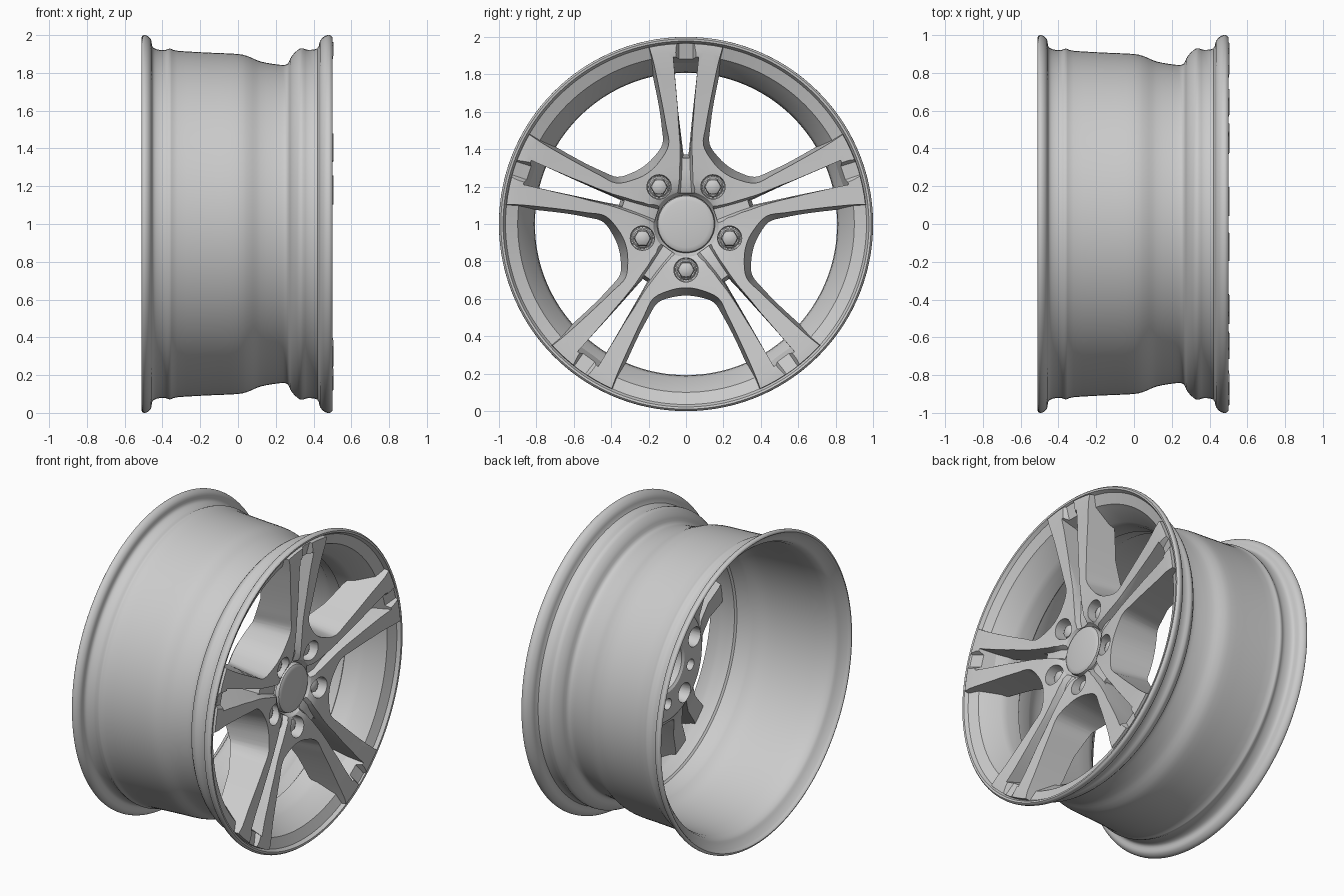
import bpy, bmesh
from math import sin, cos, pi, radians, atan2

if "Cube" in bpy.data.objects:
    bpy.data.objects.remove(bpy.data.objects["Cube"])

STEP = 2 * pi / 5
UP = pi / 2            # angle of the first spoke pair
BOLT = UP + STEP / 2   # angle of the first bolt / window


def polar(x, a, b, t):
    """Point at axle position x, a outwards along angle t, b sideways."""
    return (x, a * cos(t) - b * sin(t), 1 + a * sin(t) + b * cos(t))


def finish(name, bm, smooth=30):
    bmesh.ops.remove_doubles(bm, verts=bm.verts, dist=1e-5)
    bmesh.ops.recalc_face_normals(bm, faces=bm.faces)
    me = bpy.data.meshes.new(name)
    bm.to_mesh(me)
    bm.free()
    ob = bpy.data.objects.new(name, me)
    bpy.context.collection.objects.link(ob)
    if smooth:
        shade(ob, smooth)
    return ob


def shade(ob, angle):
    bpy.ops.object.select_all(action='DESELECT')
    ob.select_set(True)
    bpy.context.view_layer.objects.active = ob
    bpy.ops.object.shade_smooth_by_angle(angle=radians(angle))


def loft(bm, rings, closed=False):
    rows = [[bm.verts.new(p) for p in r] for r in rings]
    n = len(rows[0])
    pairs = list(zip(rows, rows[1:])) + ([(rows[-1], rows[0])] if closed else [])
    for r, s in pairs:
        for i in range(n):
            j = (i + 1) % n
            bm.faces.new((r[i], r[j], s[j], s[i]))
    if not closed:
        bm.faces.new(rows[0])
        bm.faces.new(rows[-1])


def lathe(bm, profile, seg, r0=0, t=0, closed=False):
    """Spin (x, r) points about an axis parallel to x, set r0 out at angle t."""
    _, cy, cz = polar(0, r0, 0, t)
    loft(bm, [[(x, cy + r * cos(2 * pi * i / seg), cz + r * sin(2 * pi * i / seg))
               for i in range(seg)] for x, r in profile], closed)


def curve(pts, sub=4, closed=False):
    """Catmull-Rom smoothing of a 2D path."""
    n, out = len(pts), []
    get = (lambda i: pts[i % n]) if closed else (lambda i: pts[max(0, min(n - 1, i))])
    for i in range(n if closed else n - 1):
        p = [get(i + k) for k in (-1, 0, 1, 2)]
        for s in range(sub):
            t = s / sub
            out.append(tuple(0.5 * (2 * p[1][k] + (p[2][k] - p[0][k]) * t
                       + (2 * p[0][k] - 5 * p[1][k] + 4 * p[2][k] - p[3][k]) * t * t
                       + (3 * p[1][k] - p[0][k] - 3 * p[2][k] + p[3][k]) * t ** 3)
                       for k in (0, 1)))
    return out if closed else out + [pts[-1]]


def cut(ob, cutter):
    m = ob.modifiers.new("cut", 'BOOLEAN')
    m.operation, m.solver, m.object = 'DIFFERENCE', 'EXACT', cutter
    bpy.context.view_layer.objects.active = ob
    bpy.ops.object.modifier_apply(modifier=m.name)
    bpy.data.objects.remove(cutter)


# rim barrel: smooth outside and inner bore, crisp stepped face ring
outside = [(-.49, .97), (-.51, .985), (-.5, 1), (-.478, .995), (-.46, .975), (-.453, .94),
           (-.43, .925), (-.39, .92), (-.36, .929), (-.32, .917), (-.15, .907), (0, .9),
           (.06, .885), (.12, .86), (.22, .843), (.262, .848), (.285, .89), (.33, .93),
           (.37, .922), (.42, .93), (.435, .97), (.46, .995), (.485, 1), (.499, .99)]
face_ring = [(.497, .978), (.475, .965), (.45, .9), (.43, .887), (.34, .825), (.3, .812),
             (.215, .808), (.205, .82)]
bore = [(.12, .83), (.04, .865), (-.1, .88), (-.4, .9), (-.46, .935)]
bm = bmesh.new()
lathe(bm, curve(outside, 3) + face_ring + curve(bore, 3), 144, closed=True)
finish("rim_barrel", bm, 32)

# spoke disc: gently dished front with a well for the cap, rear centre bore
front = [(.36, .14), (.375, .158), (.405, .175), (.422, .205), (.43, .25), (.438, .32),
         (.45, .45), (.469, .62), (.488, .8), (.506, .92), (.506, .965)]
back = [(.47, .968), (.43, .925), (.31, .835), (.29, .78), (.26, .62), (.195, .45),
        (.145, .37), (.13, .35), (.13, .17), (.14, .155), (.3, .155)]
bm = bmesh.new()
lathe(bm, front + back, 120)
disc = finish("spokes_and_hub", bm, 0)


def front_x(r):
    for (x0, r0), (x1, r1) in zip(front, front[1:]):
        if r0 <= r <= r1:
            return x0 + (x1 - x0) * (r - r0) / (r1 - r0)
    return front[-1][0]


def window_outline(hub, edge, r):
    """Window shape: hub arc, spoke edges given in spoke-pair coordinates, outer arc."""
    c, s = cos(STEP / 2), sin(STEP / 2)
    half = hub + [(a * c + b * s, a * s - b * c) for a, b in edge]
    path = curve([(u, -v) for u, v in reversed(half[1:])] + half)
    end = atan2(half[-1][1], half[-1][0])
    arc = [(r * cos(end * k / 8), r * sin(end * k / 8)) for k in range(7, -8, -1)]
    return path + arc


# large windows between the spoke pairs, wider at the front
win_back = window_outline([(.39, 0), (.402, .08)],
                          [(.43, .138), (.51, .142), (.65, .165), (.82, .205), (.87, .218)], .895)
win_front = window_outline([(.325, 0), (.338, .08)],
                           [(.42, .08), (.53, .098), (.68, .128), (.85, .165), (.99, .205)], 1.01)
bm = bmesh.new()
for k in range(5):
    t = BOLT + k * STEP
    loft(bm, [[polar(x, u, v, t) for u, v in o] for x, o in ((.1, win_back), (.55, win_front))])
cut(disc, finish("window_cutter", bm, 0))

# valley between the two spokes of a pair, running down to the cap
bm = bmesh.new()
for k in range(5):
    rings = []
    for a, d, w in ((.165, .012, .03), (.22, .03, .026), (.3, .045, .022), (.42, .055, .02),
                    (.62, .055, .028), (.82, .04, .038), (.9, .03, .038), (1.0, .004, .036)):
        x = front_x(a)
        rings.append([polar(px, a, b, UP + k * STEP) for px, b in
                      ((x - d, -w), (x - d, w), (x + .04, w * 2), (x + .04, -w * 2))])
    loft(bm, rings)
cut(disc, finish("valley_cutter", bm, 0))

# narrow slots through each spoke pair
bm = bmesh.new()
for k in range(5):
    loft(bm, [[polar(x, a, b, UP + k * STEP) for a, b in
               ((a0, -b0), (a1, -b1), (a1, b1), (a0, b0))]
              for x, a0, b0, a1, b1 in ((.05, .38, .012, .76, .055), (.56, .34, .02, .91, .07))])
cut(disc, finish("slot_cutter", bm, 0))

# bolt recesses, rear bolt holes and rear lightening pockets
bm = bmesh.new()
for k in range(5):
    t = BOLT + k * STEP
    lathe(bm, [(.29, .06), (.5, .068)], 28, .245, t)
    lathe(bm, [(.05, .036), (.22, .036)], 20, .245, t)
    lathe(bm, [(.05, .07), (.22, .055)], 24, .29, t + STEP / 2)
cut(disc, finish("bolt_hole_cutter", bm, 0))
shade(disc, 28)

# lug bolts: round collar, hexagonal head, domed end
bm = bmesh.new()
for k in range(5):
    t = BOLT + k * STEP
    lathe(bm, [(.28, .056), (.34, .056), (.35, .048)], 28, .245, t)
    lathe(bm, [(.34, .047), (.38, .047), (.39, .041)], 6, .245, t)
    lathe(bm, [(.375, .04), (.392, .038), (.4, .022), (.402, .006)], 20, .245, t)
finish("lug_bolts", bm)

# centre cap
bm = bmesh.new()
lathe(bm, [(.28, .15), (.385, .155), (.4, .15), (.405, .142), (.408, .125),
           (.412, .08), (.415, .03), (.415, .004)], 64)
finish("centre_cap", bm)
